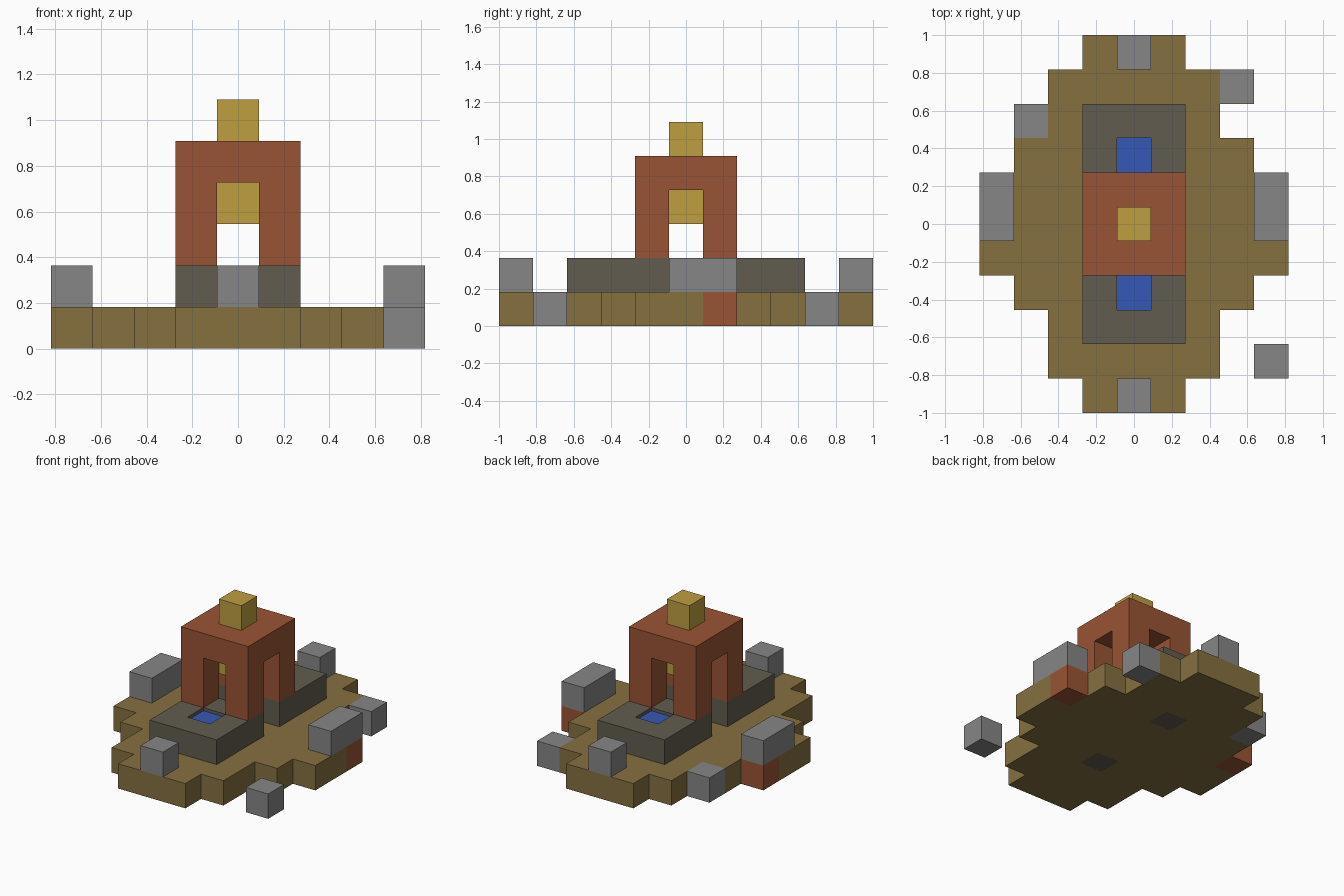
import bpy
import bmesh
from mathutils import Vector

cube = bpy.data.objects.get("Cube")
if cube:
    bpy.data.objects.remove(cube, do_unlink=True)

U = 2 / 11  # block size


def material(name, hex_colour):
    rgb = [int(hex_colour[i:i + 2], 16) / 255 for i in (0, 2, 4)]
    lin = [c / 12.92 if c <= 0.04045 else ((c + 0.055) / 1.055) ** 2.4 for c in rgb]
    mat = bpy.data.materials.new(name)
    mat.use_nodes = True
    mat.diffuse_color = (*lin, 1)
    mat.node_tree.nodes["Principled BSDF"].inputs["Base Color"].default_value = (*lin, 1)
    return mat


earth = material("earth brown", "867040")
brick = material("brick red", "995434")
dark_stone = material("dark stone", "625C50")
grey_stone = material("grey stone", "868686")
gold = material("gold", "BF9F40")
water_blue = material("water blue", "3458B5")


def block(xs, ys, zs):
    """Cells of a box, with inclusive index ranges."""
    return {(x, y, z) for x in range(xs[0], xs[1] + 1)
            for y in range(ys[0], ys[1] + 1)
            for z in range(zs[0], zs[1] + 1)}


def cell(x, y, z):
    return {(x, y, z)}


parts = []

# Stepped ground: half width of each row from front to back
ground = set()
for y, half in zip(range(-5, 6), (1, 2, 2, 3, 4, 4, 3, 3, 2, 2, 1)):
    ground |= block((-half, half), (y, y), (0, 0))
basin_floor = cell(0, -2, 0) | cell(0, 2, 0)
parts.append(("ground", earth, ground - basin_floor))
parts.append(("basin_floor", dark_stone, basin_floor))

# Two plinths with a passage between them and a basin in each
for side, name in ((-1, "front"), (1, "back")):
    ys = sorted((side, 3 * side))
    plinth = block((-1, 1), ys, (1, 1)) - cell(0, 2 * side, 1)
    parts.append((name + "_plinth", dark_stone, plinth))
    parts.append((name + "_stone", grey_stone, cell(0, 5 * side, 1)))

# Low walls on the sides, each on a brick footing
for side, name in ((-1, "right"), (1, "left")):
    parts.append((name + "_wall", grey_stone, block((4 * side,) * 2, (0, 1), (1, 1))))
    parts.append((name + "_wall_footing", brick, cell(4 * side, 1, 0)))

# Loose stones around the edge
parts.append(("front_loose_stone", grey_stone, cell(4, -4, 0)))
parts.append(("left_loose_stone", grey_stone, cell(3, 4, 0)))
parts.append(("right_loose_stone", grey_stone, cell(-3, 3, 0)))

# Shrine: four pillars and a roof, with a hanging lamp and a finial
shrine = block((-1, 1), (-1, 1), (4, 4))
for x in (-1, 1):
    for y in (-1, 1):
        shrine |= block((x, x), (y, y), (2, 3))
parts.append(("shrine", brick, shrine))
parts.append(("hanging_lamp", gold, cell(0, 0, 3)))
parts.append(("finial", gold, cell(0, 0, 5)))

solid = set().union(*(cells for _, _, cells in parts))


def build(name, mat, cells):
    """Mesh the exposed faces of a group of cells."""
    bm = bmesh.new()
    for c in sorted(cells):
        centre = Vector(c) + Vector((0, 0, 0.5))
        for axis in range(3):
            for sign in (-1, 1):
                n = Vector((0, 0, 0))
                n[axis] = sign
                if tuple(int(a + b) for a, b in zip(c, n)) in solid:
                    continue
                a = Vector((0, 0, 0))
                a[(axis + 1) % 3] = 0.5
                b = n.cross(a)
                mid = centre + n / 2
                corners = (mid - a - b, mid + a - b, mid + a + b, mid - a + b)
                bm.faces.new([bm.verts.new(p * U) for p in corners])
    bmesh.ops.remove_doubles(bm, verts=bm.verts[:], dist=U / 100)
    bmesh.ops.dissolve_limit(bm, angle_limit=0.01, verts=bm.verts[:], edges=bm.edges[:])
    mesh = bpy.data.meshes.new(name)
    bm.to_mesh(mesh)
    bm.free()
    mesh.materials.append(mat)
    bpy.context.collection.objects.link(bpy.data.objects.new(name, mesh))


for part in parts:
    build(*part)

# Water, slightly below the rim of each basin
for side, name in ((-1, "front_water"), (1, "back_water")):
    depth = 0.875 * U
    bpy.ops.mesh.primitive_cube_add(size=1, location=(0, 2 * side * U, U + depth / 2))
    water = bpy.context.object
    water.name = name
    water.scale = (U, U, depth)
    water.data.materials.append(water_blue)
